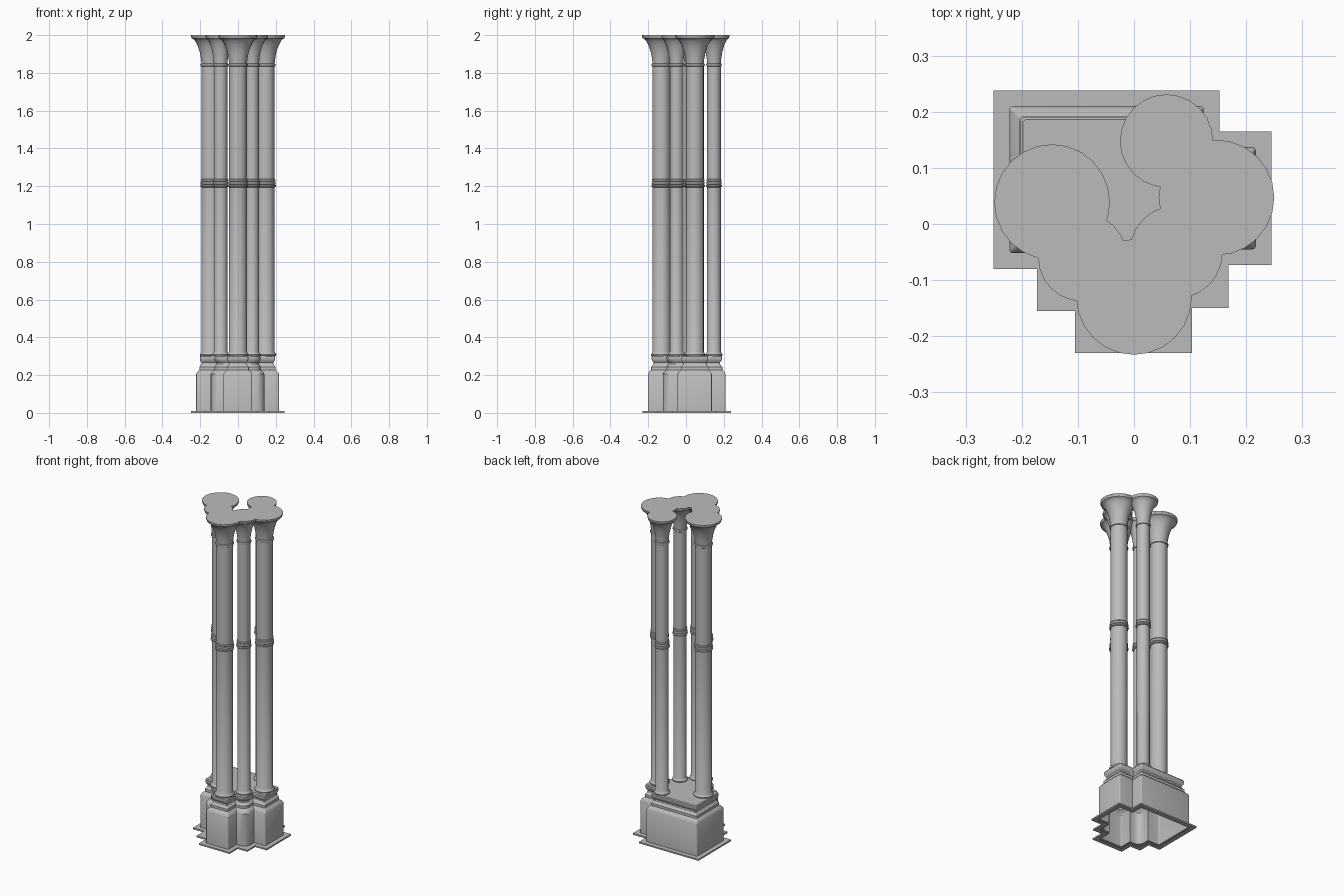
import bpy, bmesh, math
from mathutils import Vector

cube = bpy.data.objects.get("Cube")
if cube:
    bpy.data.objects.remove(cube, do_unlink=True)

stone = bpy.data.materials.new("grey_stone")
stone.use_nodes = True
GREY = (0.5, 0.5, 0.5, 1)
stone.diffuse_color = GREY
stone.node_tree.nodes["Principled BSDF"].inputs["Base Color"].default_value = GREY


def loft(name, rings, fill_bottom, angle):
    """Skin a stack of equal-length closed rings and cap the top."""
    bm = bmesh.new()
    rows = [[bm.verts.new(p) for p in ring] for ring in rings]
    n = len(rows[0])
    for a, b in zip(rows, rows[1:]):
        for i in range(n):
            j = (i + 1) % n
            bm.faces.new((a[i], a[j], b[j], b[i]))
    bm.faces.new(rows[-1])
    if fill_bottom:
        bm.faces.new(rows[0][::-1])
    bmesh.ops.remove_doubles(bm, verts=bm.verts, dist=1e-5)
    mesh = bpy.data.meshes.new(name)
    bm.to_mesh(mesh)
    bm.free()
    mesh.materials.append(stone)
    obj = bpy.data.objects.new(name, mesh)
    bpy.context.collection.objects.link(obj)
    bpy.ops.object.select_all(action='DESELECT')
    obj.select_set(True)
    bpy.context.view_layer.objects.active = obj
    bpy.ops.object.shade_smooth_by_angle(angle=math.radians(angle))
    return obj


# Stepped plan of the base, counter-clockwise, with the corner radius of each point
SOFT, ROUND = 0.006, 0.04
PLAN = [(-.25, .238, SOFT), (-.25, -.08, SOFT), (-.173, -.08, 0), (-.173, -.155, ROUND),
        (-.105, -.155, 0), (-.105, -.23, SOFT), (.103, -.23, SOFT), (.103, -.15, 0),
        (.168, -.15, ROUND), (.168, -.073, 0), (.245, -.073, SOFT), (.245, .165, SOFT),
        (.152, .165, 0), (.152, .238, SOFT)]


def plan_ring(inset, z, rounded):
    pts = [Vector(p[:2]) for p in PLAN]
    ring = []
    for i, p in enumerate(pts):
        d_in = (p - pts[i - 1]).normalized()
        d_out = (pts[(i + 1) % len(pts)] - p).normalized()
        corner = p + inset * Vector((-d_in.y - d_out.y, d_in.x + d_out.x))
        radius = PLAN[i][2]
        if not radius:
            ring.append((*corner, z))
            continue
        r = radius if rounded else 0
        center = corner + r * (d_out - d_in)
        for k in range(5):
            a = k / 4 * math.pi / 2
            q = center - r * d_out * math.cos(a) + r * d_in * math.sin(a)
            ring.append((*q, z))
    return ring


# Ground plate, plinth block and moulded top of the base, open underneath
BASE = [(.028, 0), (0, 0), (0, .009), (.028, .009), (.028, .205), (.034, .217),
        (.046, .228), (.046, .243), (.05, .247), (.057, .258), (.057, .268),
        (.05, .278), (.048, .287), (.048, .298), (.052, .304)]
loft("stepped_base", [plan_ring(o, z, i > 2) for i, (o, z) in enumerate(BASE)], False, 30)


def bead(r, z, bulge, half):
    """Half-round ring profile on a shaft."""
    return [(r + bulge * math.sin(t * math.pi / 4), z - half * math.cos(t * math.pi / 4))
            for t in range(5)]


def column(name, x, y, r, cap):
    profile = [(r + .007, .3), (r + .009, .309), (r + .004, .316), (r, .324)]
    profile += bead(r, 1.202, .007, .008) + bead(r, 1.218, .005, .008)
    profile += bead(r, 1.232, .004, .006) + bead(r, 1.842, .006, .008)
    # flared bell of the capital
    lip = cap - r
    for t, z in ((.05, 1.875), (.17, 1.91), (.38, 1.945), (.62, 1.97), (.8, 1.98),
                 (.93, 1.983), (.96, 1.99), (1, 1.993), (1, 2)):
        profile.append((r + lip * t, z))
    sides = 24
    rings = [[(x + q * math.cos(k * math.tau / sides), y + q * math.sin(k * math.tau / sides), z)
              for k in range(sides)] for q, z in profile]
    loft(name, rings, True, 35)


# Three thick and three thin shafts
for name, x, y in (("right_main", -.146, .039), ("front_main", 0, -.13), ("left_main", .147, .047)):
    column(name + "_column", x, y, .047, .103)
for name, x, y, cap in (("back", .058, .148, .083), ("front_left", .075, -.05, .083),
                        ("front_right", -.092, -.059, .079)):
    column(name + "_thin_column", x, y, .036, cap)
